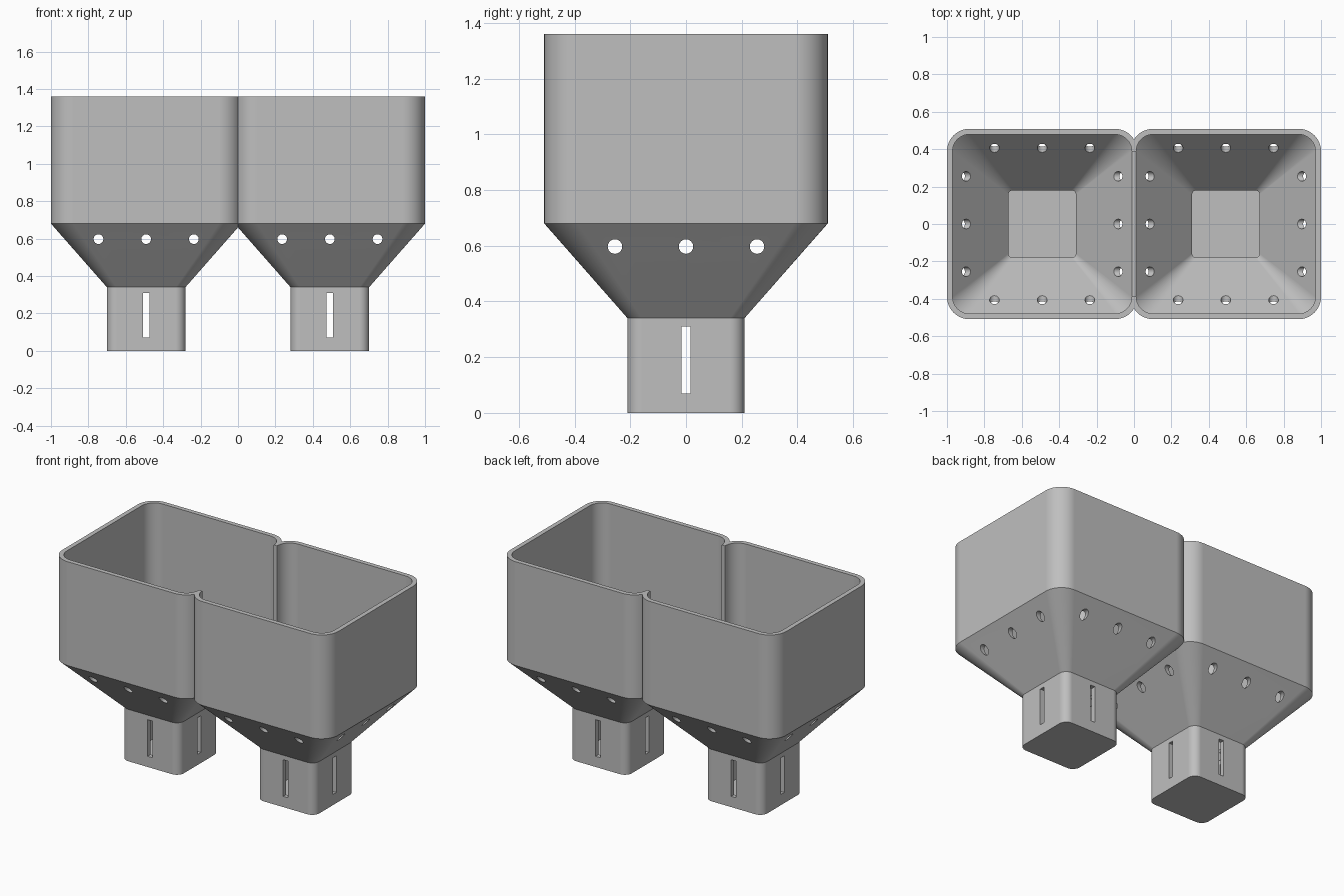
import bpy, bmesh, math
from mathutils import Matrix

cube = bpy.data.objects.get("Cube")
if cube:
    bpy.data.objects.remove(cube, do_unlink=True)

CENTRE = 0.491     # x offset of each hopper
TOP, HALF, RADIUS = 1.36, 0.509, 0.12
SHOULDER, NECK_TOP = 0.68, 0.34
NECK, NECK_RADIUS = 0.21, 0.052
WALL = 0.03
SEGMENTS = 10

grey = bpy.data.materials.new("light_grey")
grey.use_nodes = True
colour = (0.52, 0.52, 0.52, 1)
grey.diffuse_color = colour
grey.node_tree.nodes["Principled BSDF"].inputs["Base Color"].default_value = colour


def make_object(name, bm):
    bmesh.ops.recalc_face_normals(bm, faces=bm.faces)
    mesh = bpy.data.meshes.new(name)
    bm.to_mesh(mesh)
    bm.free()
    mesh.materials.append(grey)
    obj = bpy.data.objects.new(name, mesh)
    bpy.context.collection.objects.link(obj)
    return obj


def rounded_square(bm, x, z, half, radius):
    ring = []
    for corner in range(4):
        mid = math.radians(45 + 90 * corner)
        cx = math.copysign(half - radius, math.cos(mid))
        cy = math.copysign(half - radius, math.sin(mid))
        for i in range(SEGMENTS + 1):
            a = math.radians(90 * (corner + i / SEGMENTS))
            ring.append(bm.verts.new((x + cx + radius * math.cos(a),
                                      cy + radius * math.sin(a), z)))
    return ring


def hopper_solid(name, x, inset, bottom, top):
    """Box, tapered funnel and neck lofted through rounded squares."""
    bm = bmesh.new()
    levels = [(bottom, NECK, NECK_RADIUS), (NECK_TOP, NECK, NECK_RADIUS),
              (SHOULDER, HALF, RADIUS), (top, HALF, RADIUS)]
    rings = [rounded_square(bm, x, z, h - inset, r - inset) for z, h, r in levels]
    for low, high in zip(rings, rings[1:]):
        for i in range(len(low)):
            j = (i + 1) % len(low)
            bm.faces.new((low[i], low[j], high[j], high[i]))
    bm.faces.new(rings[0][::-1])
    bm.faces.new(rings[-1])
    return make_object(name, bm)


def box(name, centre, size):
    bm = bmesh.new()
    bmesh.ops.create_cube(bm, size=1, matrix=Matrix.Translation(centre)
                          @ Matrix.Diagonal((*size, 1)))
    return make_object(name, bm)


def drill(name, centre, axis, length):
    bm = bmesh.new()
    turn = Matrix.Rotation(math.pi / 2, 4, axis)
    bmesh.ops.create_cone(bm, cap_ends=True, segments=24, radius1=0.026,
                          radius2=0.026, depth=length,
                          matrix=Matrix.Translation(centre) @ turn)
    return make_object(name, bm)


# Outer bodies
planter = hopper_solid("twin_hopper", -CENTRE, 0, 0, TOP)
steps = [("UNION", hopper_solid("second_body", CENTRE, 0, 0, TOP))]
cutters = []

# Hollow interiors and the opening between the two bins
for x in (-CENTRE, CENTRE):
    cutters.append(hopper_solid("cavity", x, WALL, WALL, TOP + 0.1))
cutters.append(box("passage", (0, 0, SHOULDER + 0.4), (0.2, 0.774, 0.8)))

# Drain holes through the funnels
for offset in (-0.255, 0, 0.255):
    cutters.append(drill("side_drill", (0, offset, 0.597), "Y", 2.4))
    for x in (-CENTRE, CENTRE):
        cutters.append(drill("front_drill", (x + offset, 0, 0.597), "X", 1.4))

# Vertical slots in the necks
cutters.append(box("side_slot", (0, 0, 0.19), (2, 0.034, 0.24)))
for x in (-CENTRE, CENTRE):
    cutters.append(box("front_slot", (x, 0, 0.19), (0.034, 1, 0.24)))

steps += [("DIFFERENCE", c) for c in cutters]
for operation, tool in steps:
    tool.hide_render = True
    mod = planter.modifiers.new("cut", "BOOLEAN")
    mod.operation, mod.object, mod.solver = operation, tool, "EXACT"

# Bake the cuts and discard the tools
graph = bpy.context.evaluated_depsgraph_get()
planter.data = bpy.data.meshes.new_from_object(planter.evaluated_get(graph))
planter.modifiers.clear()
for _, tool in steps:
    bpy.data.objects.remove(tool, do_unlink=True)
planter.data.materials.clear()
planter.data.materials.append(grey)

# Smooth rounded corners, crisp edges
bpy.ops.object.select_all(action="DESELECT")
planter.select_set(True)
bpy.context.view_layer.objects.active = planter
bpy.ops.object.shade_smooth_by_angle(angle=math.radians(25))
weighted = planter.modifiers.new("flat_panels", "WEIGHTED_NORMAL")
weighted.keep_sharp = True
